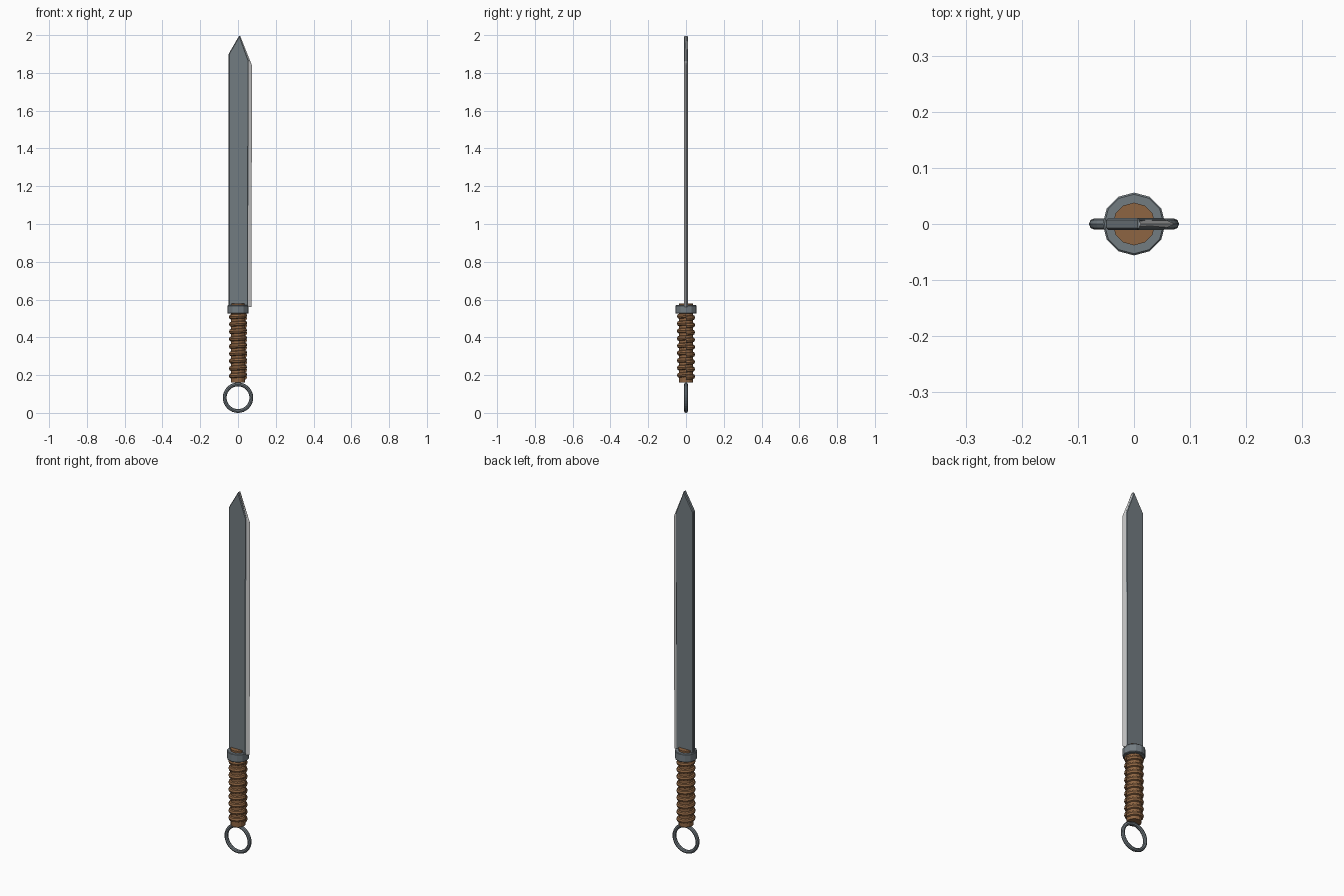
import bpy, bmesh
from math import sin, cos, pi, tau

if "Cube" in bpy.data.objects:
    bpy.data.objects.remove(bpy.data.objects["Cube"])


def material(name, col):
    m = bpy.data.materials.new(name)
    m.diffuse_color = (*col, 1)
    m.use_nodes = True
    m.node_tree.nodes["Principled BSDF"].inputs["Base Color"].default_value = m.diffuse_color
    return m


STEEL = material("steel", (0.17, 0.20, 0.22))
EDGE = material("honed_steel", (0.55, 0.58, 0.58))
LEATHER = material("leather", (0.27, 0.13, 0.055))


def mesh_object(name, verts, faces, mat):
    me = bpy.data.meshes.new(name)
    me.from_pydata(verts, [], faces)
    bm = bmesh.new()
    bm.from_mesh(me)
    bmesh.ops.recalc_face_normals(bm, faces=bm.faces)
    bm.to_mesh(me)
    bm.free()
    me.materials.append(mat)
    ob = bpy.data.objects.new(name, me)
    bpy.context.collection.objects.link(ob)
    return ob


def cylinder(name, r, z0, z1, mat):
    bpy.ops.mesh.primitive_cylinder_add(vertices=12, radius=r, depth=z1 - z0,
                                        location=(0, 0, (z0 + z1) / 2))
    ob = bpy.context.object
    ob.name = name
    ob.data.materials.append(mat)
    return ob


def bevel(ob, width, segments=1):
    b = ob.modifiers.new("bevel", 'BEVEL')
    b.width = width
    b.segments = segments


# Blade body: extruded outline with softened borders
outline = [(-0.05, 0.555), (0.053, 0.555), (0.057, 1.865), (0.008, 2.0), (-0.05, 1.9)]
n = len(outline)
verts = [(x, y, z) for y in (-0.011, 0.011) for x, z in outline]
faces = [tuple(range(n)), tuple(range(n, 2 * n))]
faces += [(i, (i + 1) % n, n + (i + 1) % n, n + i) for i in range(n)]
bevel(mesh_object("blade", verts, faces, STEEL), 0.004)

# Cutting edge: wedge that tapers towards the tip
inner = [(0.050, 0.56), (0.054, 1.865), (0.008, 1.995)]
outer = [(0.071, 0.56), (0.074, 1.84), (0.012, 1.995)]
verts = []
for (xi, zi), (xo, zo) in zip(inner, outer):
    verts += [(xi, -0.0085, zi), (xo, 0, zo), (xi, 0.0085, zi)]
faces = [(0, 1, 2), (6, 7, 8)]
for s in (0, 3):
    faces += [(s + i, s + (i + 1) % 3, s + 3 + (i + 1) % 3, s + 3 + i) for i in range(3)]
mesh_object("cutting_edge", verts, faces, EDGE)

# Grip core and steel collar
cylinder("grip", 0.038, 0.16, 0.58, LEATHER)
bevel(cylinder("collar", 0.056, 0.525, 0.57, STEEL), 0.003)

# Leather wrap: stacked single turns, each rising slightly to a seam on the right
TURNS, STEPS, SIDES = 9, 16, 8
verts, faces = [], []
for t in range(TURNS):
    base = len(verts)
    for s in range(STEPS + 1):
        a = tau * s / STEPS
        z = 0.196 + 0.039 * t + 0.014 * (s / STEPS - 0.5)
        for k in range(SIDES):
            b = tau * k / SIDES
            r = 0.036 + 0.012 * cos(b)
            verts.append((r * cos(a), r * sin(a), z + 0.014 * sin(b)))
    for s in range(STEPS):
        for k in range(SIDES):
            i, j = base + s * SIDES, (k + 1) % SIDES
            faces.append((i + k, i + j, i + SIDES + j, i + SIDES + k))
    faces.append(tuple(base + k for k in range(SIDES)))
    faces.append(tuple(base + STEPS * SIDES + k for k in range(SIDES)))
mesh_object("grip_wrap", verts, faces, LEATHER)

# Ring pommel
bpy.ops.mesh.primitive_torus_add(major_segments=32, minor_segments=8, major_radius=0.0705,
                                 minor_radius=0.01, location=(0, 0, 0.0805),
                                 rotation=(pi / 2, 0, 0))
ring = bpy.context.object
ring.name = "ring_pommel"
ring.data.materials.append(STEEL)
